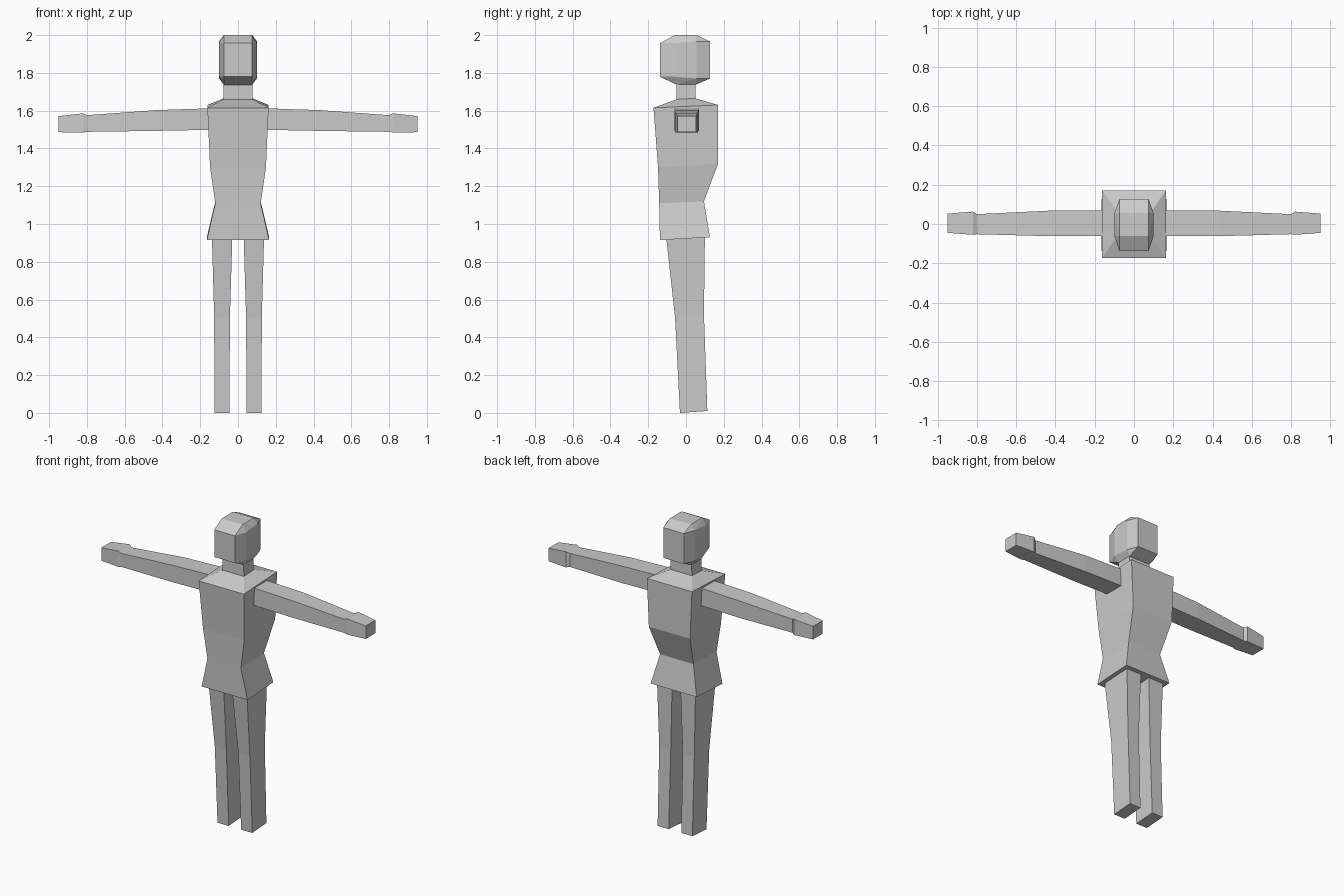
import bpy
import bmesh

cube = bpy.data.objects.get("Cube")
if cube:
    bpy.data.objects.remove(cube, do_unlink=True)

# One plain grey for the whole figure
grey = bpy.data.materials.new("light grey")
grey.use_nodes = True
grey.diffuse_color = (0.6, 0.6, 0.6, 1)
grey.node_tree.nodes["Principled BSDF"].inputs["Base Color"].default_value = (0.6, 0.6, 0.6, 1)


def finish(name, bm):
    bmesh.ops.recalc_face_normals(bm, faces=bm.faces[:])
    mesh = bpy.data.meshes.new(name)
    bm.to_mesh(mesh)
    bm.free()
    mesh.materials.append(grey)
    obj = bpy.data.objects.new(name, mesh)
    bpy.context.scene.collection.objects.link(obj)
    return obj


def loft(name, rings):
    """Skin a closed, capped tube through rings of corner points."""
    bm = bmesh.new()
    loops = [[bm.verts.new(p) for p in ring] for ring in rings]
    n = len(loops[0])
    for a, b in zip(loops, loops[1:]):
        for i in range(n):
            j = (i + 1) % n
            bm.faces.new((a[i], a[j], b[j], b[i]))
    bm.faces.new(loops[0])
    bm.faces.new(loops[-1])
    return finish(name, bm)


def level(x0, x1, front, zf, back, zb):
    """Four-cornered ring across the body, tilted from front to back."""
    return [(x0, front, zf), (x1, front, zf), (x1, back, zb), (x0, back, zb)]


# Torso, from flared hip through waist, ribs and shoulders to the neck
torso = [
    (0.165, -0.138, 0.915, 0.127, 0.93),
    (0.12, -0.142, 1.11, 0.095, 1.12),
    (0.148, -0.148, 1.30, 0.17, 1.32),
    (0.162, -0.172, 1.615, 0.17, 1.63),
    (0.077, -0.05, 1.66, 0.05, 1.665),
    (0.075, -0.05, 1.76, 0.05, 1.76),
]
loft("torso_and_neck", [level(-w, w, f, zf, b, zb) for w, f, zf, b, zb in torso])

# Head: an eight-sided block with chamfered crown and chin
bm = bmesh.new()
for s in (-1, 1):
    for front, zf, back, zb in ((-0.05, 1.737, 0.05, 1.737), (-0.06, 2.0, 0.055, 2.0)):
        bm.verts.new((s * 0.075, front, zf))
        bm.verts.new((s * 0.075, back, zb))
    for zf, zb in ((1.78, 1.77), (1.957, 1.967)):
        bm.verts.new((s * 0.074, -0.138, zf))
        bm.verts.new((s * 0.1, -0.06, zf))
        bm.verts.new((s * 0.1, 0.055, zb))
        bm.verts.new((s * 0.074, 0.127, zb))
bmesh.ops.convex_hull(bm, input=bm.verts[:])
bmesh.ops.dissolve_limit(bm, angle_limit=0.03, verts=bm.verts[:], edges=bm.edges[:])
finish("head", bm)

# Arm sections: x, front y, back y, bottom z, top z (the last two are the hand)
arm = [
    (0.13, -0.062, 0.068, 1.499, 1.613),
    (0.43, -0.062, 0.068, 1.493, 1.603),
    (0.80, -0.052, 0.05, 1.488, 1.576),
    (0.82, -0.055, 0.063, 1.484, 1.586),
    (0.95, -0.045, 0.053, 1.486, 1.571),
]
# Leg sections: inner x, outer x, front y, front z, back y, back z
leg = [
    (0.045, 0.125, -0.032, 0.0, 0.113, 0.01),
    (0.043, 0.126, -0.058, 0.505, 0.095, 0.52),
    (0.03, 0.138, -0.105, 0.93, 0.1, 0.94),
]
for side, s in (("left", 1), ("right", -1)):
    loft(side + "_arm", [[(s * x, f, lo), (s * x, b, lo), (s * x, b, hi), (s * x, f, hi)]
                         for x, f, b, lo, hi in arm])
    loft(side + "_leg", [level(s * i, s * o, f, zf, b, zb) for i, o, f, zf, b, zb in leg])
